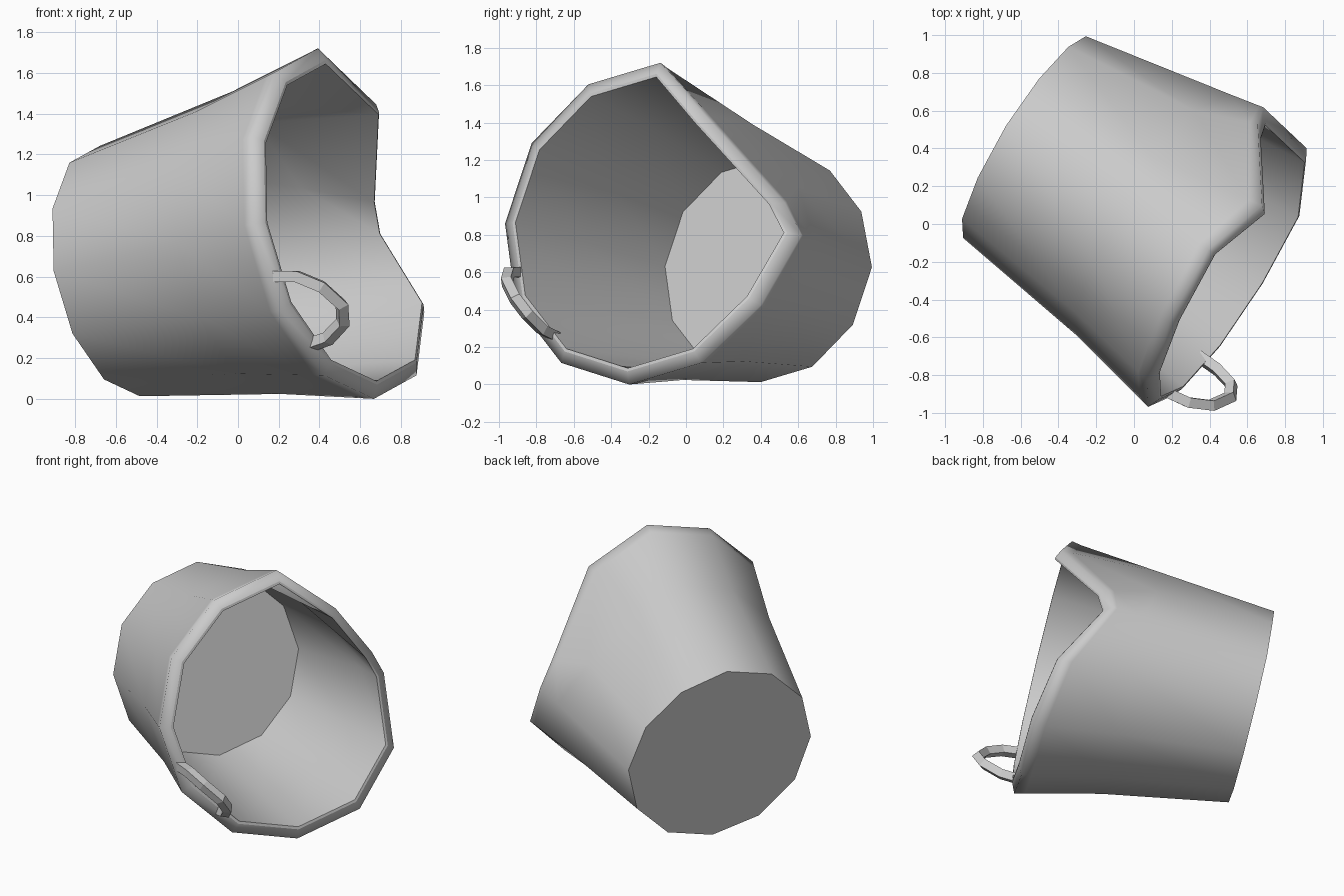
import bpy, bmesh, math
from mathutils import Vector

cube = bpy.data.objects.get("Cube")
if cube:
    bpy.data.objects.remove(cube)

# One plain metal colour
metal = bpy.data.materials.new("light_grey_metal")
metal.use_nodes = True
metal.diffuse_color = (0.6, 0.6, 0.6, 1)
metal.node_tree.nodes["Principled BSDF"].inputs["Base Color"].default_value = metal.diffuse_color

# Tilted bucket axis, with sideways and upward directions across it
SIDES = 12
side = Vector((0.52, 0.855, 0)).normalized()
up = Vector((-0.157, 0.096, 0.983)).normalized()
axis = side.cross(up).normalized()
if axis.x < 0:
    axis.negate()
base_center = Vector((-0.58, 0.46, 0.627))
floor_center = base_center + Vector((0.11, -0.068, 0.005))
mid_center = Vector((0.09, 0.054, 0.766))
rim_center = Vector((0.53, -0.22, 0.86))

# Dents pushed into one flank, keyed by corner number
base_dent = {1: (0, -0.015, -0.01), 2: (0, -0.01, -0.015)}
mid_dent = {0: (0.02, -0.01, 0), 1: (-0.05, -0.05, -0.08), 2: (-0.09, -0.08, -0.02)}
rim_dent = {0: (-0.30, 0.09, -0.06), 1: (-0.20, 0.06, -0.32),
            2: (0.04, -0.13, -0.16), 11: (-0.078, 0.015, -0.005)}


def ring(center, radius, dent={}):
    points = []
    for k in range(SIDES):
        t = 2 * math.pi * k / SIDES
        p = center + radius * (math.cos(t) * side + math.sin(t) * up)
        points.append(p + Vector(dent.get(k, (0, 0, 0))))
    return points


def blend(a, b, t):
    return [p.lerp(q, t) for p, q in zip(a, b)]


def inset(points, factor):
    return [rim_center + (p - rim_center) * factor + axis * 0.03 for p in points]


# Rings from the outer base, over the lip, down to the inner floor
base = ring(base_center, 0.625, base_dent)
middle = ring(mid_center, 0.755, mid_dent)
rim = ring(rim_center, 0.875, rim_dent)
inner_middle = ring(mid_center, 0.715, mid_dent)
floor = ring(floor_center, 0.59)
rings = [base, middle, blend(middle, rim, 0.88), rim, inset(rim, 0.925),
         inset(rim, 0.905), inner_middle, floor]
sharp_rings = (0, 4, 5, 7)

bm = bmesh.new()
loops = [[bm.verts.new(p) for p in r] for r in rings]
for a, b in zip(loops, loops[1:]):
    for k in range(SIDES):
        n = (k + 1) % SIDES
        bm.faces.new((a[k], a[n], b[n], b[k])).smooth = True
bm.faces.new(loops[0])
bm.faces.new(loops[-1])
for i in sharp_rings:
    for k in range(SIDES):
        bm.edges.get((loops[i][k], loops[i][(k + 1) % SIDES])).smooth = False
bmesh.ops.recalc_face_normals(bm, faces=bm.faces)
mesh = bpy.data.meshes.new("dented_bucket")
bm.to_mesh(mesh)
bm.free()
mesh.materials.append(metal)
bucket = bpy.data.objects.new("dented_bucket", mesh)
bpy.context.collection.objects.link(bucket)

# Small loop handle with a square section on the lip
path = [(0.17, -0.89, 0.60), (0.29, -0.945, 0.60), (0.41, -0.96, 0.55),
        (0.51, -0.915, 0.46), (0.515, -0.85, 0.375), (0.44, -0.77, 0.295),
        (0.34, -0.70, 0.26)]
curve = bpy.data.curves.new("loop_handle", "CURVE")
curve.dimensions = "3D"
curve.bevel_depth = 0.038
curve.bevel_resolution = 0
curve.use_fill_caps = True
spline = curve.splines.new("POLY")
spline.points.add(len(path) - 1)
for point, co in zip(spline.points, path):
    point.co = (*co, 1)
    point.tilt = math.pi / 4
spline.use_smooth = False
curve.materials.append(metal)
handle = bpy.data.objects.new("loop_handle", curve)
bpy.context.collection.objects.link(handle)
